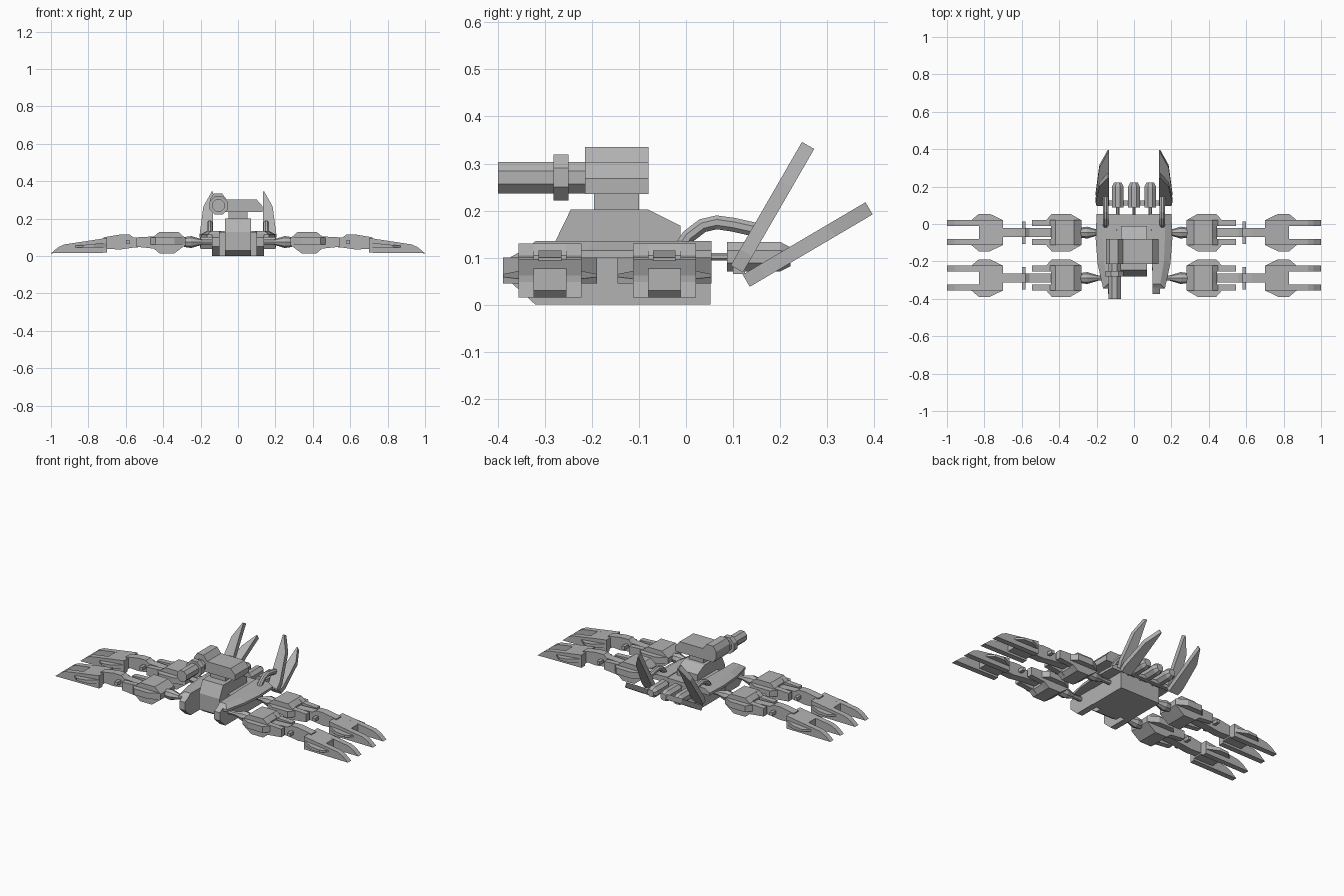
import bpy, bmesh, math
from mathutils import Vector

cube = bpy.data.objects.get("Cube")
if cube:
    bpy.data.objects.remove(cube, do_unlink=True)

grey = bpy.data.materials.new("plain_grey")
grey.use_nodes = True
grey.diffuse_color = (0.45, 0.45, 0.45, 1)
grey.node_tree.nodes["Principled BSDF"].inputs["Base Color"].default_value = (0.45, 0.45, 0.45, 1)


def finish(name, bm):
    bmesh.ops.recalc_face_normals(bm, faces=bm.faces)
    mesh = bpy.data.meshes.new(name)
    bm.to_mesh(mesh)
    bm.free()
    mesh.materials.append(grey)
    obj = bpy.data.objects.new(name, mesh)
    bpy.context.collection.objects.link(obj)
    return obj


def loft(name, rings, sides=(1,)):
    """Skin equal-length rings of points, cap both ends; sides mirrors across x."""
    for s in sides:
        bm = bmesh.new()
        rows = [[bm.verts.new((p[0] * s, p[1], p[2])) for p in r] for r in rings]
        n = len(rows[0])
        for a, b in zip(rows, rows[1:]):
            for i in range(n):
                bm.faces.new((a[i], a[(i + 1) % n], b[(i + 1) % n], b[i]))
        bm.faces.new(rows[0])
        bm.faces.new(rows[-1])
        tag = "" if len(sides) == 1 else ("left_" if s > 0 else "right_")
        finish(tag + name, bm)


def along_y(name, xz, y0, y1, sides=(1,)):
    loft(name, [[(x, y, z) for x, z in xz] for y in (y0, y1)], sides)


def along_x(name, yz, x0, x1, sides=(1,)):
    loft(name, [[(x, y, z) for y, z in yz] for x in (x0, x1)], sides)


def along_z(name, xy, z0, z1, sides=(1,)):
    loft(name, [[(x, y, z) for x, y in xy] for z in (z0, z1)], sides)


def box(name, x, y, z, sides=(1,)):
    along_z(name, [(x[0], y[0]), (x[1], y[0]), (x[1], y[1]), (x[0], y[1])], *z, sides)


def lathe_y(name, x, z, steps, n=8):
    """Round part along y from (y, radius) steps."""
    turn = [math.tau * (i + 0.5) / n for i in range(n)]
    loft(name, [[(x + r * math.cos(t), y, z + r * math.sin(t)) for t in turn] for y, r in steps])


BOTH = (1, -1)

# Hull: lower box, front cheeks and sloping side decks
box("lower_hull", (-0.135, 0.135), (-0.2, 0.052), (0, 0.13))
cheek = [(-0.375, 0.05), (-0.375, 0.1), (-0.33, 0.125), (-0.19, 0.125), (-0.19, 0), (-0.32, 0)]
along_x("front_cheek", cheek, 0.1, 0.138, BOTH)
outer = [(0.1, 0.054), (0.2, 0.054), (0.205, -0.08), (0.195, -0.21), (0.165, -0.345), (0.1, -0.345)]
inner = [(0.09, 0.054), (0.165, 0.054), (0.165, -0.08), (0.16, -0.2), (0.14, -0.32), (0.1, -0.32)]
loft("side_deck", [[(x, y, 0.1) for x, y in outer], [(x, y, 0.115) for x, y in outer],
                   [(x, y, 0.135) for x, y in inner]], BOTH)

# Central tower and neck
tower = [(-0.235, 0), (-0.28, 0.03), (-0.28, 0.13), (-0.245, 0.202), (-0.08, 0.202),
         (-0.012, 0.168), (-0.012, 0)]
along_x("tower", tower, -0.07, 0.07)
box("neck", (-0.05, 0.05), (-0.195, -0.1), (0.19, 0.25))

# Turret with raised gun housing
turret = [(-0.13, 0.235), (-0.15, 0.265), (-0.15, 0.305), (-0.13, 0.335), (-0.085, 0.335),
          (-0.06, 0.302), (0.1, 0.302), (0.13, 0.268), (0.13, 0.235)]
along_y("turret", turret, -0.215, -0.08)
lathe_y("gun_barrel", -0.104, 0.27, [(-0.4, 0.036), (-0.21, 0.036)])
lathe_y("gun_collar", -0.104, 0.27, [(-0.282, 0.053), (-0.25, 0.053)])

# Rear exhaust canisters
for i in (-1, 0, 1):
    x = i * 0.087
    lathe_y("exhaust_stem", x, 0.102, [(0.04, 0.009), (0.09, 0.009)])
    lathe_y("exhaust_canister", x, 0.102, [(0.087, 0.034), (0.2, 0.034), (0.222, 0.022)])
box("rear_cross_bar", (-0.15, 0.15), (0.1, 0.125), (0.065, 0.085))

# Curved pipes leading back to the fins
path = [(-0.008, 0.125), (0.005, 0.145), (0.035, 0.168), (0.065, 0.175), (0.1, 0.17), (0.145, 0.16)]
rings = []
for i, p in enumerate(path):
    a, b = path[max(i - 1, 0)], path[min(i + 1, len(path) - 1)]
    d = Vector((0, b[0] - a[0], b[1] - a[1])).normalized()
    side = Vector((1, 0, 0))
    up = side.cross(d)
    turn = [math.tau * (k + 0.5) / 8 for k in range(8)]
    rings.append([Vector((0.152, *p)) + 0.016 * (math.cos(t) * side + math.sin(t) * up) for t in turn])
loft("fin_pipe", rings, BOTH)

# Blade fins: same outline, two tilts
blade = [(0.135, 0), (0.2, 0), (0.205, 0.04), (0.185, 0.21), (0.14, 0.303), (0.135, 0.303)]
for name, y, z, deg in (("upper_fin", 0.108, 0.076, 60), ("lower_fin", 0.128, 0.051, 30.5)):
    c, s = math.cos(math.radians(deg)), math.sin(math.radians(deg))
    loft(name, [[(x, y + u * c - w * s, z + u * s + w * c) for x, u in blade]
                for w in (-0.015, 0.015)], BOTH)

# Legs: doubled plates with blocks between and bumps on the outside
thigh = [(0.28, 0.06), (0.28, 0.095), (0.32, 0.13), (0.42, 0.13), (0.45, 0.105), (0.545, 0.1),
         (0.545, 0.05), (0.45, 0.04), (0.42, 0.015), (0.34, 0.015)]
thigh_core = [(0.28, 0.06), (0.28, 0.095), (0.32, 0.13), (0.42, 0.13), (0.445, 0.105),
              (0.445, 0.04), (0.42, 0.015), (0.34, 0.015)]
knee = [(0.44, 0.055), (0.44, 0.095), (0.56, 0.1), (0.58, 0.115), (0.63, 0.115), (0.72, 0.1),
        (0.72, 0.04), (0.63, 0.035), (0.56, 0.045)]
foot = [(0.7, 0.018), (0.7, 0.097), (0.93, 0.062), (0.96, 0.048), (1.0, 0.015)]
foot_core = [(0.7, 0.03), (0.7, 0.097), (0.83, 0.077), (0.83, 0.03)]
thigh_bump = [(0.28, 0.066), (0.34, 0.1), (0.44, 0.1), (0.47, 0.066)]
foot_bump = [(0.7, 0.066), (0.77, 0.1), (0.83, 0.1), (0.87, 0.066)]

for name, cy in (("front", -0.289), ("rear", -0.046)):
    # tapered hip joint
    turn = [math.tau * k / 8 for k in range(8)]
    loft(name + "_hip", [[(x, cy + r * math.cos(t), 0.075 + r * math.sin(t)) for t in turn]
                         for x, r in ((0.12, 0.014), (0.19, 0.014), (0.25, 0.032), (0.29, 0.026))], BOTH)
    along_y(name + "_thigh_core", thigh_core, cy - 0.04, cy + 0.04, BOTH)
    along_y(name + "_knee_link", knee, cy - 0.024, cy + 0.024, BOTH)
    along_y(name + "_foot_core", foot_core, cy - 0.04, cy + 0.04, BOTH)
    box(name + "_knee_pin", (0.58, 0.6), (cy - 0.06, cy + 0.06), (0.065, 0.085), BOTH)
    for k in (-1, 1):
        along_y(name + "_thigh_plate", thigh, cy + k * 0.034, cy + k * 0.067, BOTH)
        along_y(name + "_foot_plate", foot, cy + k * 0.034, cy + k * 0.067, BOTH)
        along_z(name + "_thigh_bump", [(x, cy + k * y) for x, y in thigh_bump], 0.062, 0.1, BOTH)
        # foot bump slopes with the blade
        loft(name + "_foot_bump", [[(x, cy + k * y, 0.045) for x, y in foot_bump],
                                   [(x, cy + k * y, 0.062 - 0.1 * (x - 0.8)) for x, y in foot_bump]], BOTH)
